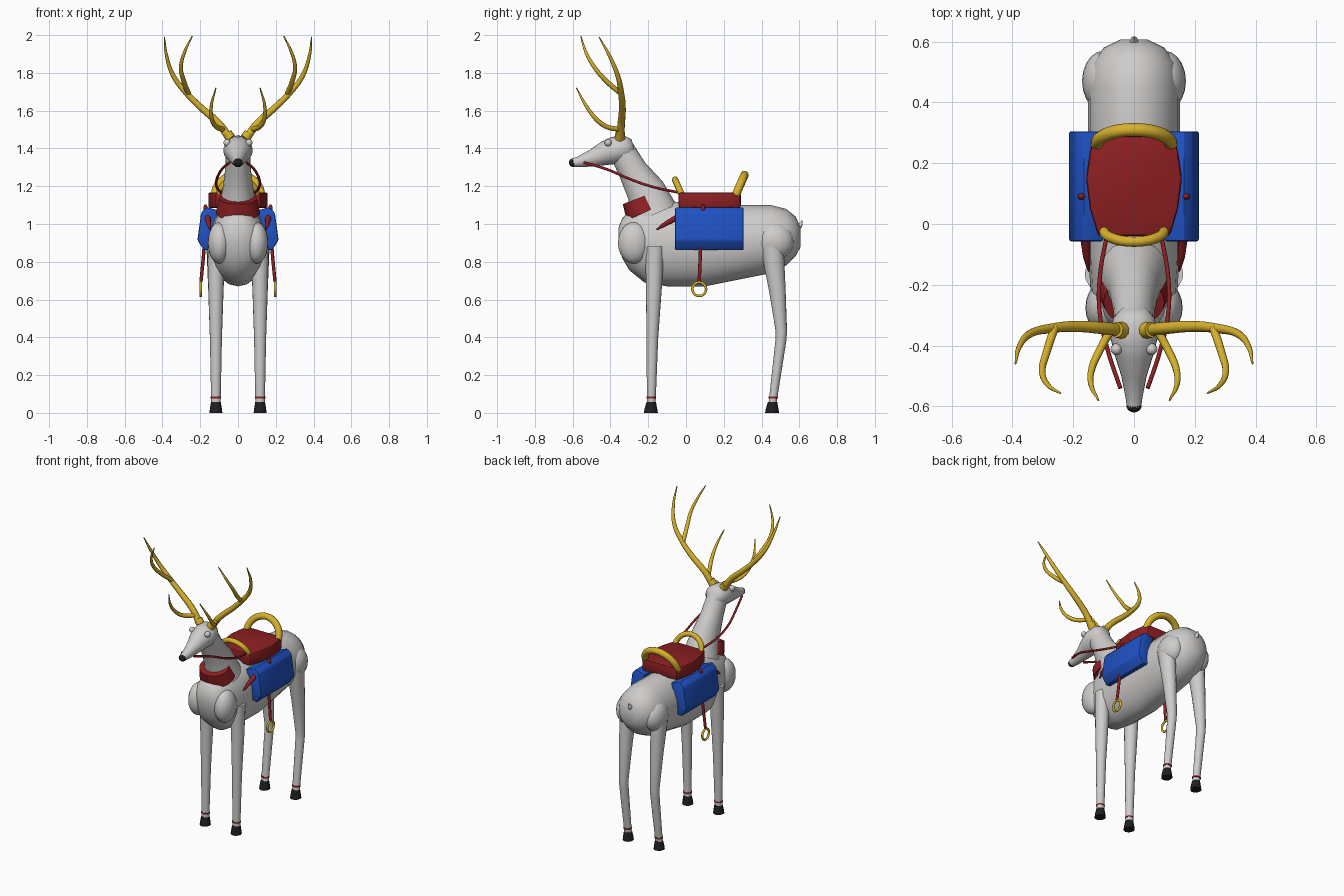
import bpy, bmesh, math
from mathutils import Vector

if "Cube" in bpy.data.objects:
    bpy.data.objects.remove(bpy.data.objects["Cube"])


def material(name, rgb):
    m = bpy.data.materials.new(name)
    m.diffuse_color = (*rgb, 1)
    m.use_nodes = True
    m.node_tree.nodes["Principled BSDF"].inputs["Base Color"].default_value = m.diffuse_color
    return m


WHITE = material("pale_grey", (0.62, 0.61, 0.60))
GOLD = material("gold", (0.68, 0.44, 0.025))
RED = material("dark_red", (0.27, 0.014, 0.016))
BLUE = material("blue", (0.014, 0.085, 0.56))
BLACK = material("black", (0.014, 0.014, 0.014))


def finish(name, bm, mat, angle=40):
    bmesh.ops.recalc_face_normals(bm, faces=bm.faces)
    me = bpy.data.meshes.new(name)
    bm.to_mesh(me)
    bm.free()
    ob = bpy.data.objects.new(name, me)
    bpy.context.collection.objects.link(ob)
    me.materials.append(mat)
    bpy.ops.object.select_all(action='DESELECT')
    bpy.context.view_layer.objects.active = ob
    ob.select_set(True)
    bpy.ops.object.shade_smooth_by_angle(angle=math.radians(angle))
    return ob


def loft(name, rings, mat, n=20, angle=50):
    """Skin over elliptical rings: (x, y, z, half width, half depth, tilt)."""
    bm = bmesh.new()
    loops = []
    for x, y, z, a, b, tilt in rings:
        t = math.radians(tilt)
        v = Vector((0, math.sin(t), math.cos(t)))
        loops.append([bm.verts.new(Vector((x, y, z))
                      + Vector((a * math.cos(k * math.tau / n), 0, 0))
                      + v * b * math.sin(k * math.tau / n)) for k in range(n)])
    for p, q in zip(loops, loops[1:]):
        for k in range(n):
            bm.faces.new((p[k], p[(k + 1) % n], q[(k + 1) % n], q[k]))
    bm.faces.new(loops[0])
    bm.faces.new(loops[-1])
    return finish(name, bm, mat, angle)


def ellipsoid(name, loc, size, mat):
    bm = bmesh.new()
    bmesh.ops.create_uvsphere(bm, u_segments=20, v_segments=12, radius=1)
    for v in bm.verts:
        v.co = Vector(loc) + Vector((v.co.x * size[0], v.co.y * size[1], v.co.z * size[2]))
    return finish(name, bm, mat)


def prism(name, pts, to3d, lo, hi, mat, bevel):
    """Extrude an outline from lo to hi and round its edges."""
    bm = bmesh.new()
    p = [bm.verts.new(to3d(a, b, lo)) for a, b in pts]
    q = [bm.verts.new(to3d(a, b, hi)) for a, b in pts]
    bm.faces.new(p)
    bm.faces.new(q)
    for k in range(len(p)):
        j = (k + 1) % len(p)
        bm.faces.new((p[k], p[j], q[j], q[k]))
    bmesh.ops.recalc_face_normals(bm, faces=bm.faces)
    bmesh.ops.bevel(bm, geom=bm.edges[:], offset=bevel, segments=2,
                    profile=0.5, affect='EDGES')
    return finish(name, bm, mat, 30)


def tube(name, pts, radii, mat, cyclic=False):
    """Round rod along a smooth path with a radius at each point."""
    cu = bpy.data.curves.new(name, 'CURVE')
    cu.dimensions = '3D'
    cu.bevel_depth = 1
    cu.bevel_resolution = 3
    cu.resolution_u = 6
    cu.use_fill_caps = True
    sp = cu.splines.new('BEZIER')
    sp.bezier_points.add(len(pts) - 1)
    sp.use_cyclic_u = cyclic
    for bp, co, r in zip(sp.bezier_points, pts, radii):
        bp.co = co
        bp.radius = r
        bp.handle_left_type = bp.handle_right_type = 'AUTO'
    tmp = bpy.data.objects.new(name + "_path", cu)
    bpy.context.collection.objects.link(tmp)
    bpy.context.view_layer.update()
    me = bpy.data.meshes.new_from_object(tmp.evaluated_get(bpy.context.evaluated_depsgraph_get()))
    bpy.data.objects.remove(tmp)
    bm = bmesh.new()
    bm.from_mesh(me)
    bpy.data.meshes.remove(me)
    return finish(name, bm, mat, 50)


# Torso: y, bottom, top, half width
torso = [(-.358, .90, .98, .04), (-.338, .82, 1.03, .085), (-.30, .755, 1.07, .12),
         (-.22, .69, 1.11, .143), (-.10, .67, 1.12, .15), (.10, .67, 1.11, .153),
         (.30, .71, 1.10, .152), (.45, .74, 1.10, .152), (.53, .78, 1.08, .138),
         (.58, .83, 1.04, .10), (.607, .88, .98, .045)]
loft("torso", [(0, y, (b + t) / 2, w, (t - b) / 2, 0) for y, b, t, w in torso], WHITE)

# Neck, head, muzzle tip and tail
loft("neck", [(0, -.17, 1.05, .115, .13, 66), (0, -.215, 1.18, .082, .102, 63),
              (0, -.285, 1.29, .068, .077, 63), (0, -.345, 1.40, .063, .068, 60)], WHITE)
loft("head", [(0, -.278, 1.41, .04, .04, -15), (0, -.31, 1.405, .068, .066, -15),
              (0, -.375, 1.39, .078, .073, -15), (0, -.43, 1.375, .064, .064, -15),
              (0, -.50, 1.348, .042, .045, -15), (0, -.57, 1.328, .028, .028, -15),
              (0, -.60, 1.325, .024, .022, -15)], WHITE)
ellipsoid("nose", (0, -.597, 1.325), (.025, .023, .023), BLACK)
tube("tail", [(0, .59, .98), (0, .605, .995), (0, .615, 1.02)], [.018, .013, .002], WHITE)

# Collar
loft("collar", [(0, -.22, 1.06, .118, .103, 66), (0, -.257, 1.135, .10, .083, 69)], RED)

# Saddle seat and its two arched handles
half = [(.118, -.04), (.145, .05), (.158, .15), (.145, .24), (.13, .29)]
outline = half + [(-x, y) for x, y in reversed(half)]
prism("seat", outline, lambda x, y, z: (x, y, z), 1.085, 1.168, RED, .012)


def handle(name, w, h, y, lean, r):
    arc = [k * math.pi / 8 for k in range(9)]
    tube(name, [(w * math.cos(a), y + lean * math.sin(a), 1.15 + h * math.sin(a)) for a in arc],
         [r] * 9, GOLD)


handle("front_handle", .10, .085, -.02, -.038, .017)
handle("rear_handle", .122, .11, .262, .048, .022)

bag = [(.10, 1.07), (.165, 1.09), (.195, 1.06), (.215, .915), (.18, .86), (.13, .87)]

for s, side in ((-1, "right"), (1, "left")):
    def m(pts):
        return [(s * x, y, z) for x, y, z in pts]

    # Shoulder, haunch, eye
    ellipsoid(side + "_shoulder", (s * .098, -.275, .90), (.062, .085, .11), WHITE)
    ellipsoid(side + "_haunch", (s * .10, .47, .91), (.071, .10, .10), WHITE)
    ellipsoid(side + "_eye", (s * .058, -.412, 1.43), (.019, .019, .019), WHITE)

    # Legs: z, y, half width, half depth
    front = [(.88, -.165, .045, .05), (.66, -.17, .041, .042), (.40, -.178, .032, .031),
             (.05, -.184, .025, .023)]
    hind = [(.88, .455, .05, .062), (.66, .482, .041, .045), (.43, .505, .031, .030),
            (.38, .502, .029, .029), (.05, .458, .025, .021)]
    for name, leg in (("front", front), ("hind", hind)):
        x = s * .117
        loft(f"{side}_{name}_leg", [(x, y, z, a, b, 90) for z, y, a, b in leg], WHITE, 16)
        y = leg[-1][1]
        loft(f"{side}_{name}_hoof", [(x, y - .002, 0, .034, .037, 90), (x, y - .002, .02, .032, .034, 90),
                                     (x, y, .057, .026, .025, 90)], BLACK, 12)
        yb = y + (.004 if name == "hind" else 0)
        loft(f"{side}_{name}_ankle_band", [(x, yb, .077, .028, .026, 90),
                                           (x, yb, .086, .028, .026, 90)], RED, 16)

    # Antler: beam, burr and two tines
    tube(side + "_antler_beam", m([(.043, -.35, 1.45), (.10, -.343, 1.53), (.20, -.337, 1.62),
         (.27, -.343, 1.69), (.34, -.36, 1.78), (.378, -.405, 1.89), (.39, -.46, 1.99)]),
         [.022, .02, .018, .016, .013, .009, .003], GOLD)
    tube(side + "_antler_burr", m([(.04, -.35, 1.455), (.058, -.348, 1.483)]), [.028, .026], GOLD)
    tube(side + "_lower_tine", m([(.075, -.346, 1.50), (.115, -.42, 1.515), (.137, -.47, 1.55),
         (.142, -.525, 1.62), (.117, -.58, 1.72)]), [.014, .013, .012, .009, .003], GOLD)
    tube(side + "_upper_tine", m([(.262, -.343, 1.69), (.287, -.42, 1.755), (.302, -.485, 1.83),
         (.283, -.53, 1.91), (.242, -.557, 1.995)]), [.014, .013, .011, .008, .003], GOLD)

    # Reins from mouth to seat
    tube(side + "_rein", m([(.045, -.54, 1.325), (.085, -.42, 1.29), (.113, -.29, 1.235),
         (.112, -.17, 1.195), (.088, -.03, 1.165)]), [.007] * 5, RED)

    # Saddlebag, breast strap and stirrup
    prism(side + "_saddlebag", bag, lambda x, z, y: (s * x, y, z), -.057, .305, BLUE, .008)
    tube(side + "_breast_strap", m([(.148, -.155, .97), (.155, -.11, 1.0), (.16, -.045, 1.035)]),
         [.004, .012, .017], RED)
    ellipsoid(side + "_strap_knob", (s * .172, .09, 1.08), (.012, .011, .024), RED)
    tube(side + "_stirrup_strap", m([(.172, .085, 1.07), (.18, .077, .87), (.196, .07, .695)]),
         [.009] * 3, RED)
    ring = [k * math.tau / 12 for k in range(12)]
    tube(side + "_stirrup_ring", m([(.197, .07 + .036 * math.cos(a), .655 + .036 * math.sin(a))
         for a in ring]), [.007] * 12, GOLD, True)
